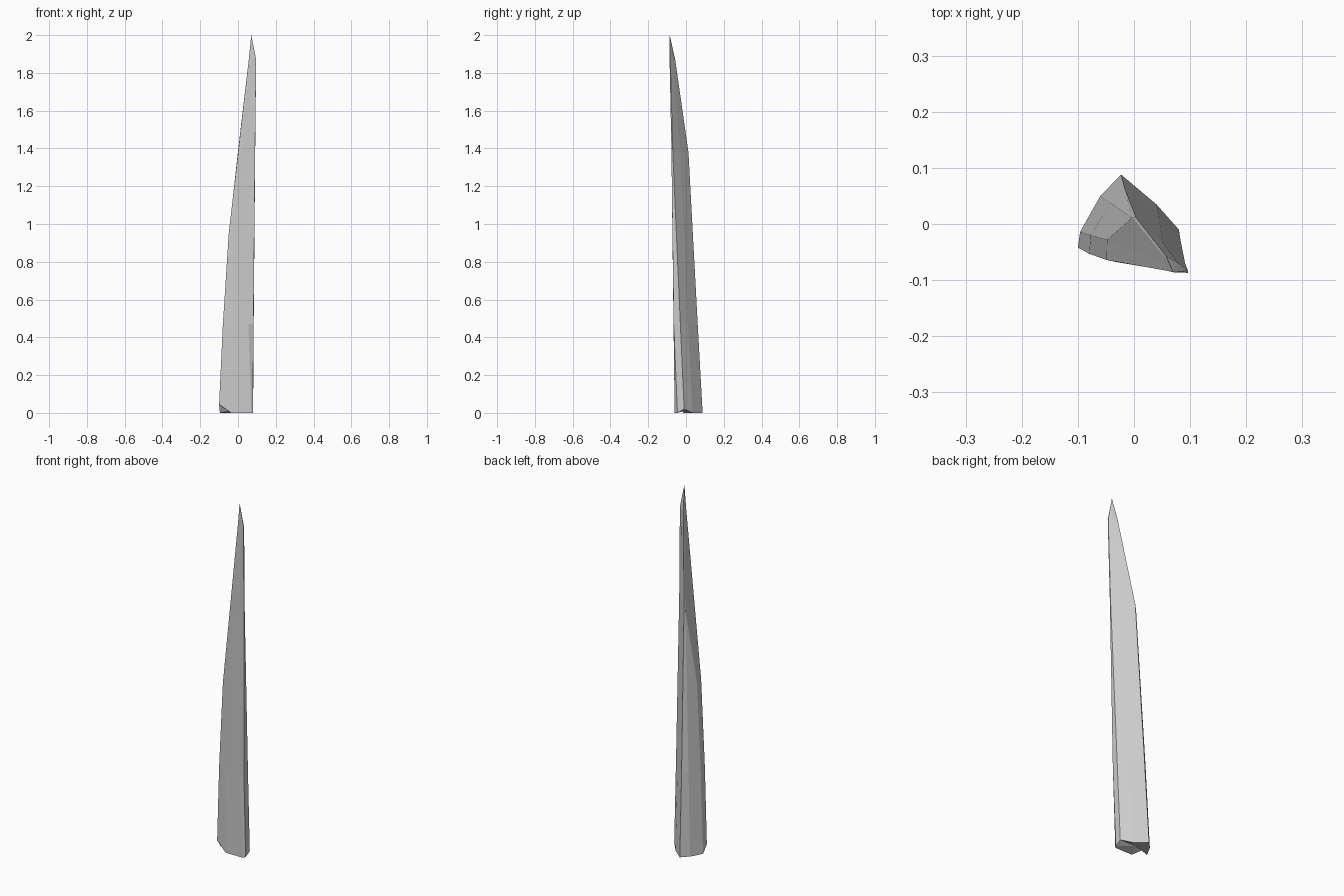
import bpy
import bmesh

# Long edges of the shard, each from the base up to just below the tip
edges = [
    # back ridge
    [(-.023, .088, 0), (-.016, .062, .47), (.003, .013, 1.38), (.057, -.057, 1.87)],
    # left side
    [(-.060, .050, 0), (-.042, .038, .47), (-.004, .011, 1.35), (.057, -.062, 1.87)],
    [(-.096, -.014, 0), (-.077, -.020, .47), (-.048, -.028, .95), (.057, -.072, 1.87)],
    [(-.100, -.042, .045), (-.080, -.053, .47), (-.049, -.064, .95), (.057, -.083, 1.87)],
    # front face and its flaked right corner
    [(-.035, -.060, 0), (-.035, -.065, .47), (-.030, -.068, .95), (.065, -.084, 1.87)],
    [(.070, -.060, 0), (.055, -.066, .47), (.060, -.075, 1.38), (.080, -.086, 1.87)],
    [(.079, -.045, 0), (.082, -.065, .47), (.090, -.077, 1.38), (.096, -.087, 1.87)],
    # right side
    [(.080, -.010, .02), (.083, -.030, .47), (.091, -.070, 1.38), (.096, -.083, 1.87)],
    [(.040, .035, 0), (.045, .010, .47), (.050, -.030, 1.38), (.078, -.069, 1.87)],
]

bm = bmesh.new()
tracks = [[bm.verts.new(p) for p in edge] for edge in edges]
tip = bm.verts.new((.070, -.086, 2.0))
base = bm.verts.new((-.01, 0, .015))

# Facets between neighbouring edges, closed at the tip and the chipped base
for i, a in enumerate(tracks):
    b = tracks[(i + 1) % len(tracks)]
    for k in range(3):
        bm.faces.new((a[k], b[k], b[k + 1], a[k + 1]))
    bm.faces.new((a[3], b[3], tip))
    bm.faces.new((b[0], a[0], base))

bmesh.ops.recalc_face_normals(bm, faces=bm.faces)
mesh = bpy.data.meshes.new("stone_shard")
bm.to_mesh(mesh)
bm.free()
shard = bpy.data.objects.new("stone_shard", mesh)
bpy.context.collection.objects.link(shard)
